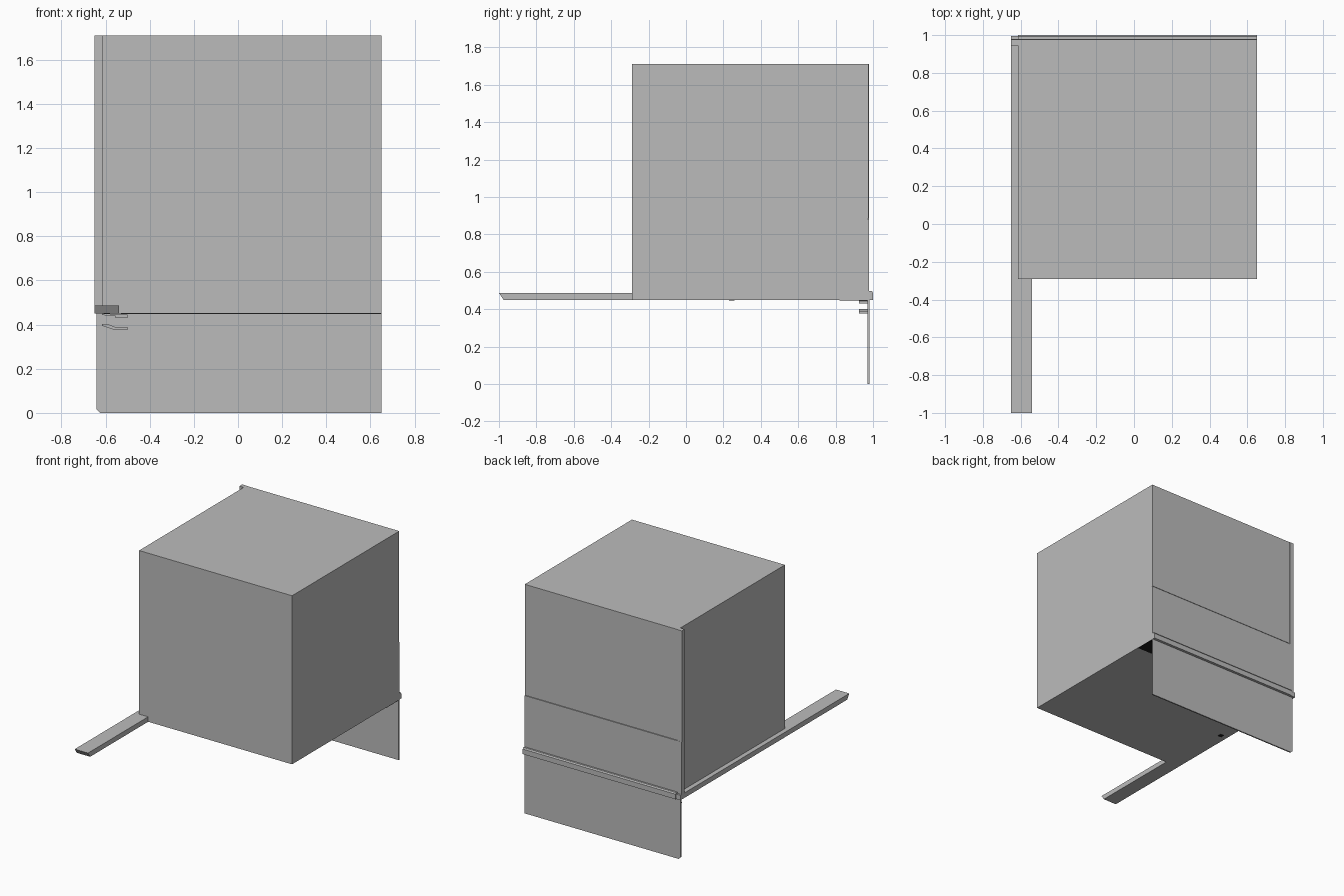
import bpy, bmesh
from mathutils import Vector

cube = bpy.data.objects.get("Cube")
if cube:
    bpy.data.objects.remove(cube, do_unlink=True)


def material(name, rgb):
    m = bpy.data.materials.new(name)
    m.use_nodes = True
    m.diffuse_color = (*rgb, 1)
    m.node_tree.nodes["Principled BSDF"].inputs["Base Color"].default_value = (*rgb, 1)
    return m


GREY = material("light grey", (0.5, 0.5, 0.5))
BLACK = material("black", (0.01, 0.01, 0.01))


def extrude(name, profile, axis, start, end, mat=GREY):
    """Extrude a 2D profile along an axis; profile uses the other two axes in order."""
    bm = bmesh.new()

    def point(p, s):
        c = list(p)
        c.insert("xyz".index(axis), s)
        return Vector(c)

    face = bm.faces.new([bm.verts.new(point(p, start)) for p in profile])
    grown = bmesh.ops.extrude_face_region(bm, geom=[face])["geom"]
    shift = point((0, 0), end - start)
    bmesh.ops.translate(bm, vec=shift, verts=[g for g in grown if isinstance(g, bmesh.types.BMVert)])
    bmesh.ops.recalc_face_normals(bm, faces=bm.faces)
    mesh = bpy.data.meshes.new(name)
    bm.to_mesh(mesh)
    bm.free()
    mesh.materials.append(mat)
    obj = bpy.data.objects.new(name, mesh)
    bpy.context.collection.objects.link(obj)
    return obj


def box(name, x, y, z, mat=GREY):
    rect = [(x[0], y[0]), (x[1], y[0]), (x[1], y[1]), (x[0], y[1])]
    return extrude(name, rect, "z", z[0], z[1], mat)


# Main block and its thin rear cladding with a horizontal seam
box("main_block", (-0.615, 0.65), (-0.29, 0.972), (0.45, 1.71))
box("upper_rear_panel", (-0.65, 0.65), (0.968, 0.976), (0.885, 1.71))
box("middle_rear_panel", (-0.65, 0.65), (0.968, 0.979), (0.45, 0.88))

# Upright flange at the rear right corner
box("corner_flange", (-0.65, -0.615), (0.945, 0.978), (0.45, 1.71))

# Long floor rail with a raked front end
extrude("floor_rail", [(-1, 0.487), (-0.975, 0.45), (0.945, 0.45), (0.945, 0.487)],
        "x", -0.65, -0.54)

# Rear ledge with a bevelled lip
extrude("rear_ledge", [(0.96, 0.45), (1, 0.45), (1, 0.488), (0.993, 0.497), (0.96, 0.497)],
        "x", -0.615, 0.65)
box("ledge_end", (-0.65, -0.615), (0.945, 0.994), (0.45, 0.487))

# Hanging lower panel with one clipped corner
extrude("lower_panel", [(-0.64, 0.015), (-0.625, 0), (0.65, 0), (0.65, 0.45), (-0.64, 0.45)],
        "y", 0.97, 0.98)

# Pair of small bent clips in front of the lower panel
extrude("upper_clip", [(-0.615, 0.45), (-0.615, 0.443), (-0.555, 0.438), (-0.555, 0.43),
                       (-0.5, 0.43), (-0.5, 0.445)], "y", 0.925, 0.972)
extrude("lower_clip", [(-0.615, 0.402), (-0.615, 0.394), (-0.56, 0.376), (-0.5, 0.376),
                       (-0.5, 0.39), (-0.56, 0.39), (-0.59, 0.402)], "y", 0.925, 0.972)

# Dark seal strip and fixing mark on the underside
box("seal_strip", (-0.53, 0.65), (0.82, 0.97), (0.447, 0.451), BLACK)
box("fixing_mark", (-0.61, -0.58), (0.23, 0.26), (0.447, 0.451), BLACK)
